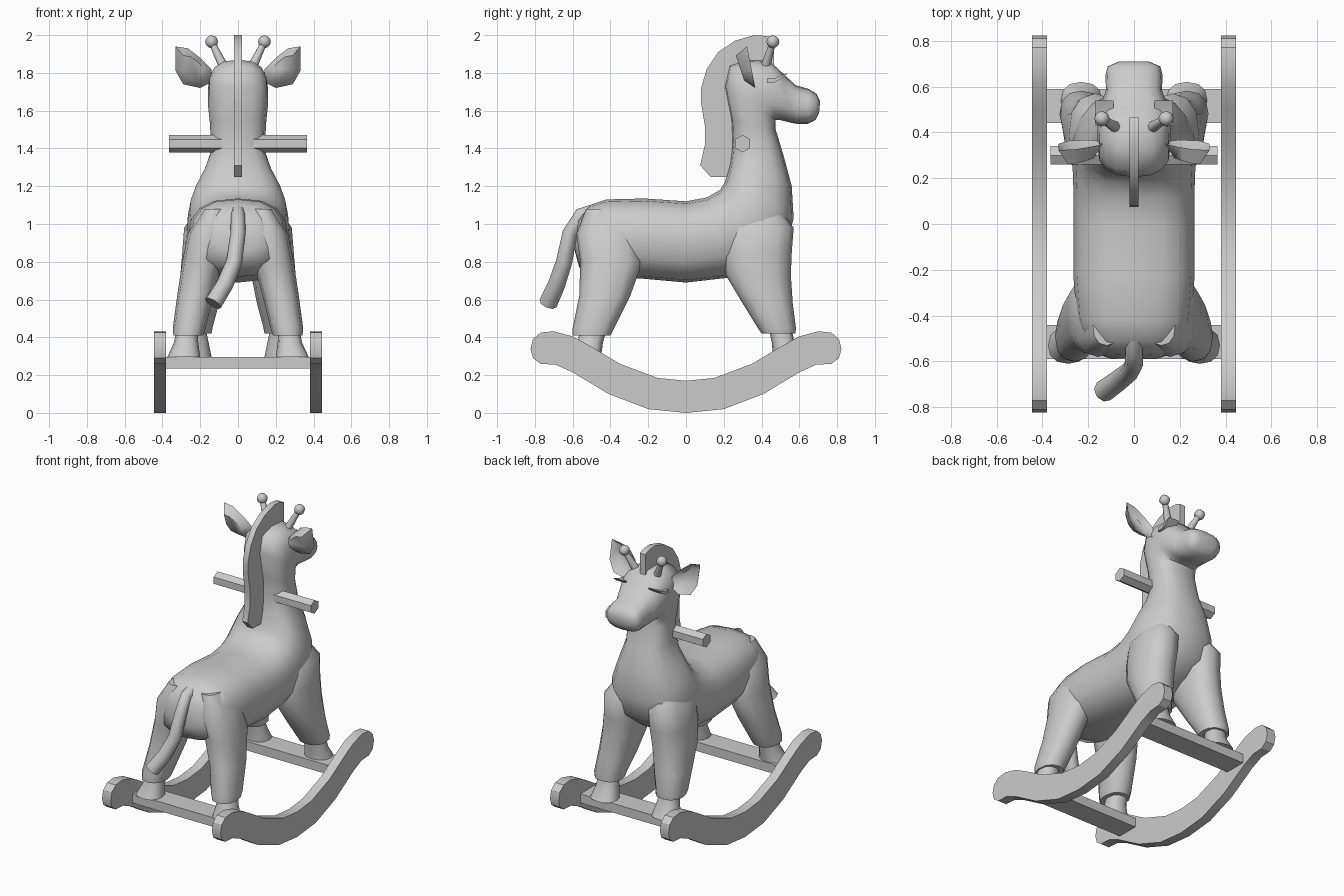
import bpy, bmesh, math
from mathutils import Vector

if "Cube" in bpy.data.objects:
    bpy.data.objects.remove(bpy.data.objects["Cube"])


def finish(name, bm, angle=None):
    bmesh.ops.recalc_face_normals(bm, faces=bm.faces)
    me = bpy.data.meshes.new(name)
    bm.to_mesh(me)
    bm.free()
    ob = bpy.data.objects.new(name, me)
    bpy.context.collection.objects.link(ob)
    if angle:
        bpy.ops.object.select_all(action='DESELECT')
        ob.select_set(True)
        bpy.context.view_layer.objects.active = ob
        bpy.ops.object.shade_smooth_by_angle(angle=math.radians(angle))
    return ob


def loft(name, rings, angle=45):
    bm = bmesh.new()
    loops = [[bm.verts.new(p) for p in r] for r in rings]
    n = len(loops[0])
    for a, b in zip(loops, loops[1:]):
        for i in range(n):
            bm.faces.new((a[i], a[(i + 1) % n], b[(i + 1) % n], b[i]))
    bm.faces.new(loops[0])
    bm.faces.new(loops[-1])
    return finish(name, bm, angle)


def ellipse(c, u, v, n, e=1.0):
    # superellipse ring around c with half axes u and v
    pw = lambda t: math.copysign(abs(t) ** e, t)
    angs = [2 * math.pi * i / n for i in range(n)]
    return [c + u * pw(math.cos(a)) + v * pw(math.sin(a)) for a in angs]


def slab(name, profile, x0, x1, angle=30):
    # (y, z) outline extruded along x
    return loft(name, [[(x, y, z) for y, z in profile] for x in (x0, x1)], angle)


def limb(name, rows, s, n=12):
    # rows: z, y0, y1, x0, x1
    rings = []
    for z, y0, y1, x0, x1 in rows:
        c = Vector((s * (x0 + x1) / 2, (y0 + y1) / 2, z))
        rings.append(ellipse(c, Vector(((x1 - x0) / 2, 0, 0)), Vector((0, (y1 - y0) / 2, 0)), n, 0.85))
    return loft(name, rings)


# body, neck and head: back y, z, front y, z, half width
spine = [
    (-.57, 1.02, -.59, .86, .12), (-.51, 1.10, -.565, .77, .21), (-.42, 1.13, -.42, .72, .25),
    (-.22, 1.135, -.22, .71, .265), (0, 1.12, 0, .69, .265), (.11, 1.14, .22, .715, .265),
    (.18, 1.18, .42, .79, .27), (.205, 1.22, .53, .88, .265), (.22, 1.27, .57, 1.03, .235),
    (.235, 1.33, .56, 1.2, .185), (.245, 1.42, .52, 1.35, .143), (.24, 1.55, .475, 1.5, .148),
    (.205, 1.73, .475, 1.55, .16), (.23, 1.84, .50, 1.55, .16), (.33, 1.87, .52, 1.545, .16),
    (.44, 1.865, .54, 1.54, .155), (.505, 1.805, .56, 1.535, .14), (.58, 1.735, .59, 1.53, .122),
    (.65, 1.715, .645, 1.53, .125), (.69, 1.69, .685, 1.55, .115), (.71, 1.65, .705, 1.59, .07)]
rings = []
for ty, tz, by, bz, w in spine:
    t, b = Vector((0, ty, tz)), Vector((0, by, bz))
    rings.append(ellipse((t + b) / 2, Vector((w, 0, 0)), (t - b) / 2, 16, 0.78))
loft("body", rings, 60)

# rockers
half = [(.15, .185), (.35, .26), (.5, .35), (.6, .405), (.7, .432), (.77, .425), (.81, .39), (.823, .34),
        (.81, .29), (.77, .26), (.69, .255), (.6, .215), (.41, .10), (.2, .02)]
rocker = [(0, .17)] + half + [(0, 0)] + [(-y, z) for y, z in reversed(half)]

front_leg = [(1.1, .3, .48, .08, .2), (.98, .2, .57, .05, .285), (.85, .19, .56, .05, .295),
             (.73, .21, .555, .07, .305), (.58, .30, .565, .1, .315), (.45, .38, .582, .135, .325),
             (.42, .40, .58, .14, .318)]
rear_leg = [(1.08, -.53, -.35, .06, .18), (.95, -.58, -.25, .05, .265), (.8, -.56, -.23, .08, .295),
            (.62, -.565, -.295, .13, .322), (.45, -.60, -.38, .172, .345), (.41, -.60, -.4, .185, .342)]
front_hoof = [(.44, .44, .56, .17, .29), (.37, .455, .575, .155, .3), (.295, .46, .62, .14, .32)]
rear_hoof = [(.44, -.56, -.42, .215, .325), (.37, -.575, -.44, .21, .34), (.295, -.61, -.45, .2, .375)]
ear_outline = [(.33, 1.94), (.265, 1.93), (.2, 1.88), (.14, 1.82), (.14, 1.75), (.2, 1.72), (.29, 1.74), (.33, 1.81)]
lid = [(.43, 1.77), (.47, 1.772), (.54, 1.8), (.505, 1.77), (.47, 1.75), (.43, 1.747)]

for s, side in ((1, "right"), (-1, "left")):
    slab(side + "_rocker", rocker, s * .38, s * .445)
    limb(side + "_front_leg", front_leg, s)
    limb(side + "_rear_leg", rear_leg, s)
    limb(side + "_front_hoof", front_hoof, s)
    limb(side + "_rear_hoof", rear_hoof, s)
    slab(side + "_eyelid", lid, s * .09, s * .17)

    # cupped ear, hollow toward the face
    bm = bmesh.new()
    tilt = lambda z: .2 * (1.83 - z)
    rim = [bm.verts.new((s * x, .345 + tilt(z), z)) for x, z in ear_outline]
    n = len(rim)
    for depth in (.285, .31):
        inner = [bm.verts.new((s * (.23 + (x - .23) * .6), depth + tilt(z), 1.82 + (z - 1.82) * .6))
                 for x, z in ear_outline]
        for i in range(n):
            j = (i + 1) % n
            bm.faces.new((rim[i], rim[j], inner[j], inner[i]))
        bm.faces.new(inner)
    finish(side + "_ear", bm, 60)

    # horn with ball tip
    a, b = Vector((s * .075, .42, 1.83)), Vector((s * .14, .46, 1.965))
    d = (b - a).normalized()
    u = d.orthogonal().normalized()
    v = d.cross(u)
    loft(side + "_horn", [ellipse(p, u * r, v * r, 8) for p, r in ((a, .026), (b, .016))])
    bm = bmesh.new()
    bmesh.ops.create_uvsphere(bm, u_segments=8, v_segments=6, radius=.034)
    bmesh.ops.translate(bm, verts=bm.verts, vec=b)
    finish(side + "_horn_tip", bm, 60)

# mane
slab("mane", [(.465, 1.98), (.43, 1.995), (.36, 2.0), (.26, 1.97), (.17, 1.91), (.11, 1.82), (.08, 1.72),
              (.08, 1.64), (.1, 1.52), (.1, 1.42), (.075, 1.31), (.13, 1.25), (.23, 1.25), (.27, 1.4),
              (.27, 1.6), (.25, 1.75), (.32, 1.83), (.465, 1.84)], -.02, .02)

# hexagonal handle
slab("handle", [(.3 + .046 * math.sin(k * math.pi / 3), 1.425 + .046 * math.cos(k * math.pi / 3))
                for k in range(6)], -.365, .365)

# cross slats
for y, name in ((.515, "front_slat"), (-.515, "rear_slat")):
    slab(name, [(y - .075, .235), (y + .075, .235), (y + .075, .297), (y - .075, .297)], -.39, .39)

# tail
path = [Vector(p) for p in ((0, -.46, 1.08), (0, -.555, 1.05), (0, -.615, .95), (-.02, -.645, .8),
                            (-.07, -.685, .68), (-.132, -.73, .58))]
rings = []
for i, p in enumerate(path):
    d = (path[min(i + 1, 5)] - path[max(i - 1, 0)]).normalized()
    u = d.cross(Vector((1, 0, 0))).normalized()
    v = d.cross(u)
    r = .034 + .003 * i
    rings.append(ellipse(p, u * r, v * r, 8))
loft("tail", rings, 50)
